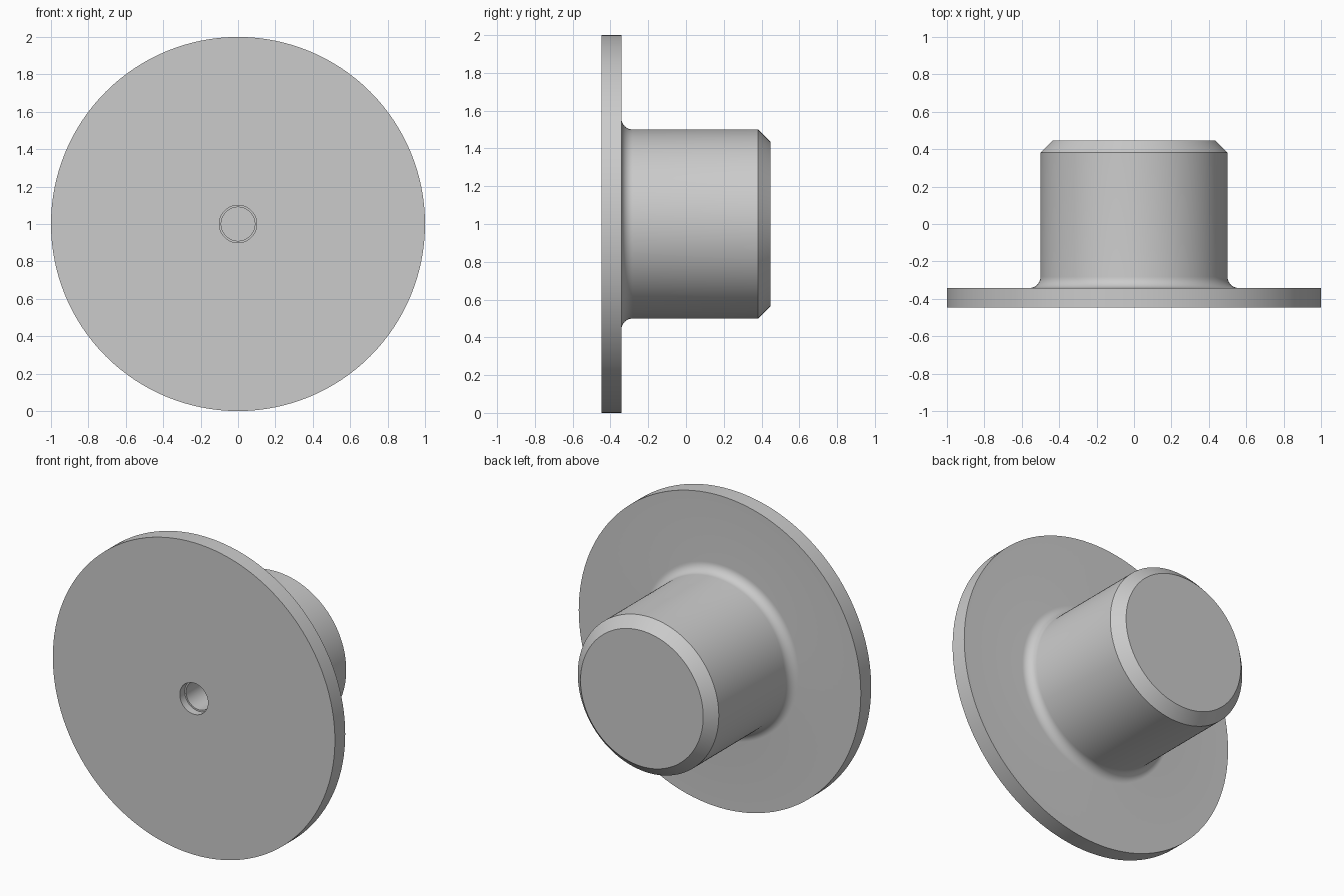
import bpy, bmesh
from math import pi, sin, cos, radians
from mathutils import Vector

cube = bpy.data.objects.get("Cube")
if cube:
    bpy.data.objects.remove(cube, do_unlink=True)

FRONT, BACK = -0.447, 0.447
FLANGE_BACK = FRONT + 0.105
SHAFT_R, FILLET, CHAMFER = 0.5, 0.06, 0.065
AXIS_Z = 1.0

# Material
grey = bpy.data.materials.new("plain grey")
grey.use_nodes = True
colour = (0.6, 0.6, 0.6, 1)
grey.diffuse_color = colour
grey.node_tree.nodes["Principled BSDF"].inputs["Base Color"].default_value = colour

# Half section as (radius, y): stepped blind bore, then flange
profile = [(0, 0.1), (0.09, 0.1), (0.09, FRONT + 0.05), (0.1, FRONT + 0.05),
           (0.1, FRONT), (1, FRONT), (1, FLANGE_BACK)]
# Rounded root between flange and shaft
steps = 10
for i in range(steps + 1):
    a = pi / 2 * i / steps
    profile.append((SHAFT_R + FILLET * (1 - sin(a)),
                    FLANGE_BACK + FILLET * (1 - cos(a))))
# Shaft with chamfered end
profile += [(SHAFT_R, BACK - CHAMFER), (SHAFT_R - CHAMFER, BACK), (0, BACK)]

# Revolve the section about the y axis
bm = bmesh.new()
verts = [bm.verts.new((r, y, AXIS_Z)) for r, y in profile]
edges = [bm.edges.new(pair) for pair in zip(verts, verts[1:])]
bmesh.ops.spin(bm, geom=verts + edges, cent=Vector((0, 0, AXIS_Z)),
               axis=Vector((0, 1, 0)), angle=2 * pi, steps=128)
bmesh.ops.remove_doubles(bm, verts=bm.verts, dist=1e-4)
bmesh.ops.recalc_face_normals(bm, faces=bm.faces)
mesh = bpy.data.meshes.new("flanged_plug")
bm.to_mesh(mesh)
bm.free()
mesh.materials.append(grey)
plug = bpy.data.objects.new("flanged_plug", mesh)
bpy.context.collection.objects.link(plug)

# Smooth the round walls, keep the rims crisp
bpy.ops.object.select_all(action='DESELECT')
plug.select_set(True)
bpy.context.view_layer.objects.active = plug
bpy.ops.object.shade_smooth_by_angle(angle=radians(30))
